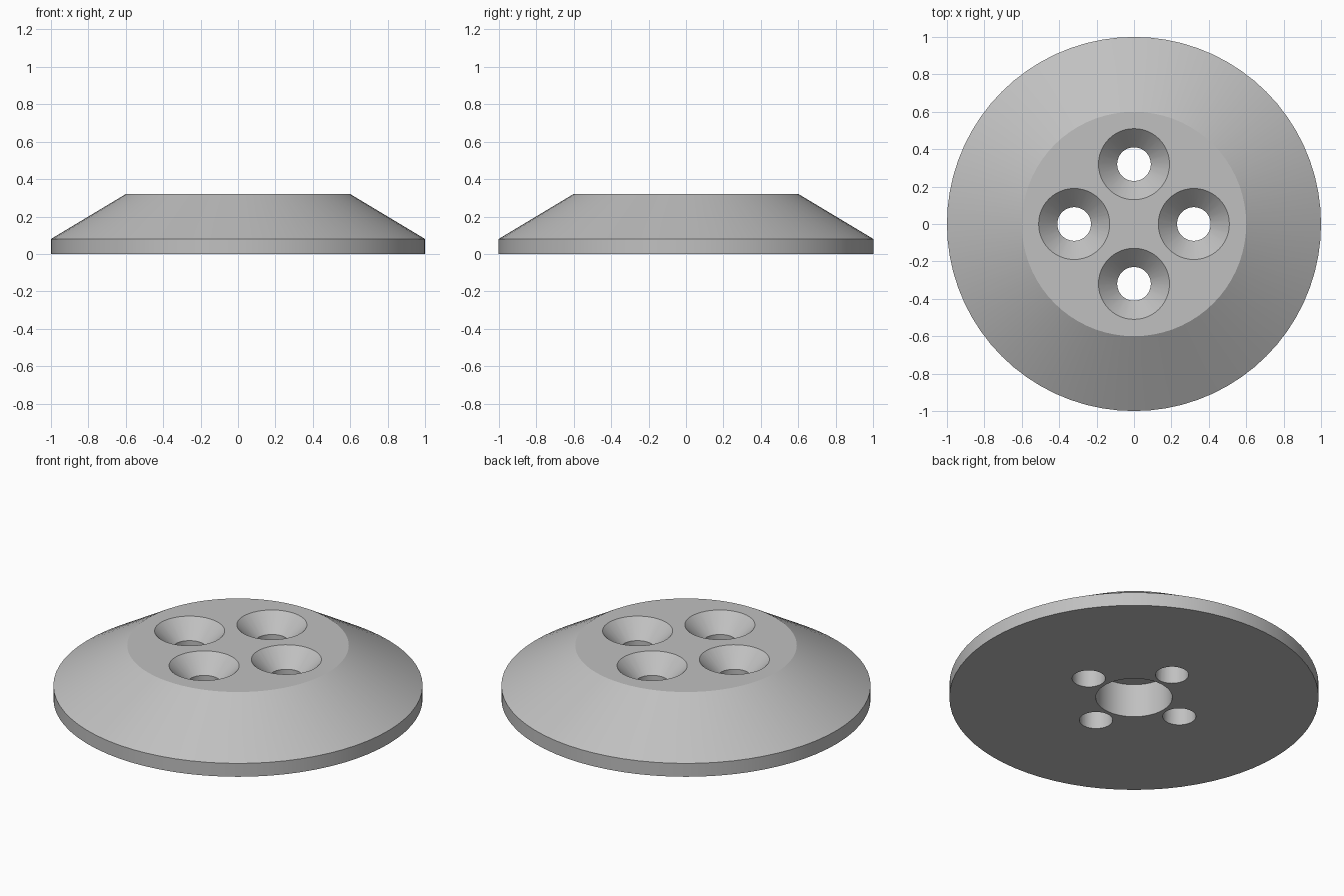
import bpy, bmesh, math
from mathutils import Matrix, Vector

default = bpy.data.objects.get("Cube")
if default:
    bpy.data.objects.remove(default, do_unlink=True)

HOLE_RING = 0.32   # distance of the screw holes from the axis


def revolve(bm, profile, steps, offset=(0, 0, 0)):
    """Turn an (r, z) profile that starts and ends on the axis into a solid."""
    verts = [bm.verts.new((r, 0, z)) for r, z in profile]
    edges = [bm.edges.new(pair) for pair in zip(verts, verts[1:])]
    before = set(bm.verts) - set(verts)
    bmesh.ops.spin(bm, geom=verts + edges, cent=(0, 0, 0), axis=(0, 0, 1),
                   angle=math.tau, steps=steps, use_merge=True)
    new = [v for v in bm.verts if v not in before]
    bmesh.ops.remove_doubles(bm, verts=new, dist=1e-5)
    new = [v for v in bm.verts if v not in before]
    bmesh.ops.transform(bm, matrix=Matrix.Translation(Vector(offset)), verts=new)


def make_object(name, bm):
    bmesh.ops.recalc_face_normals(bm, faces=bm.faces[:])
    mesh = bpy.data.meshes.new(name)
    bm.to_mesh(mesh)
    bm.free()
    obj = bpy.data.objects.new(name, mesh)
    bpy.context.collection.objects.link(obj)
    return obj


# Grey material
grey = bpy.data.materials.new("light_grey")
grey.use_nodes = True
colour = (0.53, 0.53, 0.53, 1)
grey.diffuse_color = colour
grey.node_tree.nodes["Principled BSDF"].inputs["Base Color"].default_value = colour

# Conical disc with a blind bore in its underside
bm = bmesh.new()
revolve(bm, [(0, 0.2), (0.207, 0.2), (0.207, 0), (1, 0), (1, 0.08),
             (0.6, 0.32), (0, 0.32)], 72)
disc = make_object("tapered_disc", bm)
disc.data.materials.append(grey)

# Four countersunk screw holes
bm = bmesh.new()
for i in range(4):
    a = i * math.pi / 2
    revolve(bm, [(0, -0.05), (0.09, -0.05), (0.09, 0.22), (0.21, 0.34), (0, 0.34)],
            48, (HOLE_RING * math.cos(a), HOLE_RING * math.sin(a), 0))
cutter = make_object("screw_hole_cutter", bm)
cutter.data.materials.append(grey)
cutter.hide_render = True

# Cut the holes and bake the result
cut = disc.modifiers.new("screw_holes", 'BOOLEAN')
cut.operation = 'DIFFERENCE'
cut.solver = 'EXACT'
cut.object = cutter
bpy.ops.object.select_all(action='DESELECT')
bpy.context.view_layer.objects.active = disc
disc.select_set(True)
bpy.ops.object.modifier_apply(modifier=cut.name)
bpy.data.objects.remove(cutter, do_unlink=True)

# Smooth walls with crisp rims
bpy.ops.object.shade_smooth_by_angle(angle=math.radians(25))
